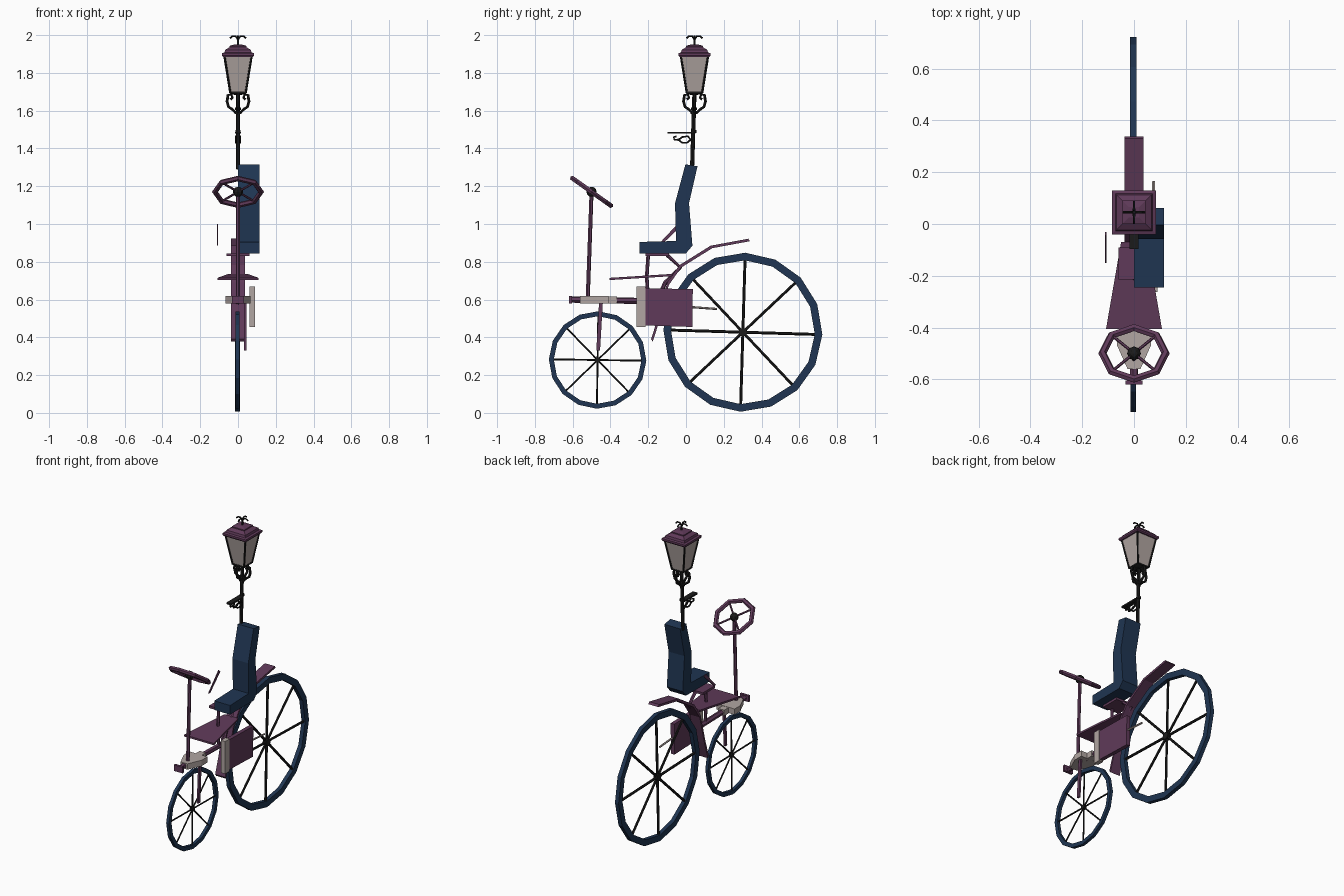
import bpy, bmesh, math
from mathutils import Vector, Matrix

if "Cube" in bpy.data.objects:
    bpy.data.objects.remove(bpy.data.objects["Cube"])


def material(name, rgb):
    m = bpy.data.materials.new(name)
    m.diffuse_color = (*rgb, 1)
    m.use_nodes = True
    m.node_tree.nodes["Principled BSDF"].inputs["Base Color"].default_value = m.diffuse_color
    return m


PLUM = material("plum paint", (0.115, 0.042, 0.1))
NAVY = material("navy leather", (0.014, 0.036, 0.085))
BLACK = material("black iron", (0.011, 0.011, 0.011))
PALE = material("pale grey", (0.44, 0.38, 0.36))


def finish(name, bm, mat):
    bmesh.ops.recalc_face_normals(bm, faces=bm.faces)
    me = bpy.data.meshes.new(name)
    bm.to_mesh(me)
    bm.free()
    me.materials.append(mat)
    ob = bpy.data.objects.new(name, me)
    bpy.context.collection.objects.link(ob)
    return ob


def loft(name, rings, mat, closed=False):
    """Skin a list of equal-length point rings."""
    bm = bmesh.new()
    vs = [[bm.verts.new(p) for p in r] for r in rings]
    n = len(vs[0])
    for i in range(len(vs) if closed else len(vs) - 1):
        a, b = vs[i], vs[(i + 1) % len(vs)]
        for j in range(n):
            bm.faces.new((a[j], a[(j + 1) % n], b[(j + 1) % n], b[j]))
    if not closed:
        bm.faces.new(vs[0])
        bm.faces.new(vs[-1])
    return finish(name, bm, mat)


def side_prism(name, profile, x0, x1, mat):
    return loft(name, [[(x, y, z) for y, z in profile] for x in (x0, x1)], mat)


def box(name, x, y, z, mat):
    return side_prism(name, [(y[0], z[0]), (y[1], z[0]), (y[1], z[1]), (y[0], z[1])], x[0], x[1], mat)


def tube(name, pts, r, mat, sides=6):
    """Round bar along a polyline."""
    pts = [Vector(p) for p in pts]
    rings, ref = [], None
    for i, p in enumerate(pts):
        t = (pts[min(i + 1, len(pts) - 1)] - pts[max(i - 1, 0)]).normalized()
        if ref is None:
            ref = t.orthogonal()
        u = (ref - t * ref.dot(t)).normalized()
        ref, w = u, t.cross(u)
        rings.append([p + r * (math.cos(a) * u + math.sin(a) * w)
                      for a in (math.tau * k / sides for k in range(sides))])
    return loft(name, rings, mat)


def strip(name, path, half, thick, mat):
    """Flat band following a side path."""
    return side_prism(name, path + [(y + thick * .7, z - thick) for y, z in reversed(path)], -half, half, mat)


def square_stack(name, tiers, cy, mat):
    """Square tapering body from (half width, height) pairs."""
    return loft(name, [[(sx * h, cy + sy * h, z) for sx, sy in ((-1, -1), (1, -1), (1, 1), (-1, 1))]
                       for h, z in tiers], mat)


def ball(name, loc, r, mat):
    bm = bmesh.new()
    bmesh.ops.create_uvsphere(bm, u_segments=8, v_segments=6, radius=r, matrix=Matrix.Translation(loc))
    return finish(name, bm, mat)


def wheel(name, cy, cz, r, thick, half, spoke_r, turn):
    def at(k, rad, x):
        a = math.tau * k / 16 + turn
        return (x, cy + rad * math.cos(a), cz + rad * math.sin(a))
    cx = -0.003
    loft(name + "_rim", [[at(k, r, cx - half), at(k, r, cx + half), at(k, r - thick, cx + half),
                          at(k, r - thick, cx - half)] for k in range(16)], NAVY, True)
    for k in range(0, 16, 2):
        tube(f"{name}_spoke_{k // 2}", [(cx, cy, cz), at(k, r - thick * .6, cx)], spoke_r, BLACK)
    tube(name + "_hub", [(cx - half, cy, cz), (cx + half, cy, cz)], spoke_r * 3, BLACK, 8)


# Wheels
wheel("rear_wheel", 0.301, 0.427, 0.421, 0.04, 0.013, 0.008, -0.03)
wheel("front_wheel", -0.468, 0.28, 0.258, 0.026, 0.01, 0.005, -0.015)

# Seat: bent slab
side_prism("seat", [(-.003, 1.316), (.061, 1.306), (.016, 1.11), (.034, .885), (0, .845),
                    (-.246, .845), (-.246, .905), (-.053, .91), (-.058, 1.11)], 0, .115, NAVY)

# Rear mudguard, seat plate and supports
strip("rear_mudguard", [(.33, .922), (.13, .885), (-.035, .782), (-.1, .69), (-.15, .5), (-.185, .39)],
      .036, .013, PLUM)
box("seat_plate", (-.06, .06), (-.215, -.09), (.83, .845), PLUM)
tube("seat_front_post", [(0, -.2, .835), (0, -.208, .72), (0, -.2, .6)], .01, PLUM)
tube("seat_rear_strut", [(0, -.1, .835), (0, -.03, .77), (0, -.11, .69), (0, -.15, .6)], .011, PLUM)

# Foot plate widening to the front
loft("foot_plate", [[(-w, y, z), (w, y, z), (w, y, z + .012), (-w, y, z + .012)]
                    for y, z, w in ((-.405, .703, .108), (-.07, .724, .05))], PLUM)

# Chassis bar with pale clamp and end flange
tube("chassis_bar", [(0, -.615, .6), (0, -.12, .59)], .017, PLUM)
box("end_flange", (-.032, .032), (-.62, -.604), (.58, .62), PLUM)
clamp = [(-.065, -.41), (.065, -.41), (.065, -.47), (.025, -.56), (-.025, -.56), (-.065, -.47)]
loft("steering_clamp", [[(x, y, z) for x, y in clamp] for z in (.58, .618)], PALE)
box("chassis_sleeve", (-.022, .022), (-.41, -.365), (.578, .616), PALE)

# Front fork blade
loft("fork_blade", [[(x, y + dy, z) for x, dy in ((.033, -.01), (.045, -.01), (.045, .01), (.033, .01))]
                    for y, z in ((-.45, .59), (-.465, .33))], PLUM)

# Side engine panel, pale cover and exhaust rod
side_prism("engine_panel", [(-.22, .463), (.034, .455), (.036, .655), (-.215, .66)], .06, .086, PLUM)
box("engine_cover", (.06, .09), (-.262, -.215), (.455, .668), PALE)
tube("exhaust_rod", [(.076, .03, .56), (.076, .165, .55)], .006, PALE)

# Hand lever on the left
side_prism("hand_lever", [(-.15, .888), (-.135, .885), (-.03, .985), (-.045, 1.0)], -.112, -.107, PLUM)

# Steering column and octagonal wheel tilted to the rider
C = Vector((0, -.5, 1.17))
U, V = Vector((1, 0, 0)), Vector((0, .815, -.58))
N = U.cross(V).normalized()
tube("steering_column", [C, (0, -.52, .61)], .011, PLUM)
rings = []
for k in range(8):
    a = math.tau * k / 8
    d = U * math.cos(a) + V * math.sin(a)
    rings.append([C + d * (.122 + .016 * math.cos(b)) + N * (.014 * math.sin(b))
                  for b in (math.tau * j / 6 for j in range(6))])
loft("steering_rim", rings, PLUM, True)
for k in range(4):
    a = math.tau * (k + .5) / 4
    tube(f"steering_spoke_{k}", [C, C + (U * math.cos(a) + V * math.sin(a)) * .115], .006, PLUM)
ball("steering_hub", C, .027, BLACK)

# Lamp post with collars
LY = .045
tube("lamp_post", [(0, .032, 1.29), (0, LY, 1.7)], .011, BLACK, 8)
for z, r in ((1.49, .014), (1.59, .019), (1.61, .016), (1.69, .022)):
    tube("post_collar", [(0, LY - .003, z - .007), (0, LY - .003, z + .007)], r, BLACK, 8)

# Small bracket shelf on the post
box("bracket_shelf", (-.017, .017), (-.097, .035), (1.478, 1.488), BLACK)
scroll = [(.035, 1.432), (.01, 1.465), (-.02, 1.46), (-.04, 1.445), (-.062, 1.447), (-.066, 1.46), (-.05, 1.464)]
scroll2 = [(.03, 1.45), (.005, 1.43), (-.02, 1.43), (-.045, 1.45)]
for x in (-.011, .011):
    tube("bracket_scroll", [(x, y, z) for y, z in scroll], .005, BLACK)
    tube("bracket_brace", [(x, y, z) for y, z in scroll2], .005, BLACK)

# Lantern scroll arms and finial leaves, four of each
arm = [(.008, 1.585), (.03, 1.607), (.05, 1.62), (.058, 1.65), (.053, 1.682), (.036, 1.687), (.029, 1.668), (.04, 1.66)]
leaf = [(0, 1.975), (.012, 1.993), (.03, 1.994), (.042, 1.984)]
for k in range(4):
    c, s = round(math.cos(k * math.pi / 2)), round(math.sin(k * math.pi / 2))
    tube(f"lantern_arm_{k}", [(c * r, LY + s * r, z) for r, z in arm], .008, BLACK)
    tube(f"finial_leaf_{k}", [(c * r, LY + s * r, z) for r, z in leaf], .005, BLACK)
tube("finial_stem", [(0, LY, 1.94), (0, LY, 1.99)], .006, BLACK)

# Lantern glass, iron frame and tiered roof
square_stack("lantern_glass", [(.041, 1.7), (.072, 1.888)], LY, PALE)
square_stack("lantern_base", [(.025, 1.685), (.043, 1.692), (.043, 1.702)], LY, BLACK)
for sx in (-1, 1):
    for sy in (-1, 1):
        tube("lantern_edge", [(sx * .041, LY + sy * .041, 1.695), (sx * .072, LY + sy * .072, 1.888)], .006, BLACK)
square_stack("lantern_roof", [(.08, 1.885), (.085, 1.892), (.085, 1.904), (.072, 1.908), (.068, 1.922),
                              (.045, 1.936), (.045, 1.943), (.02, 1.95)], LY, PLUM)
